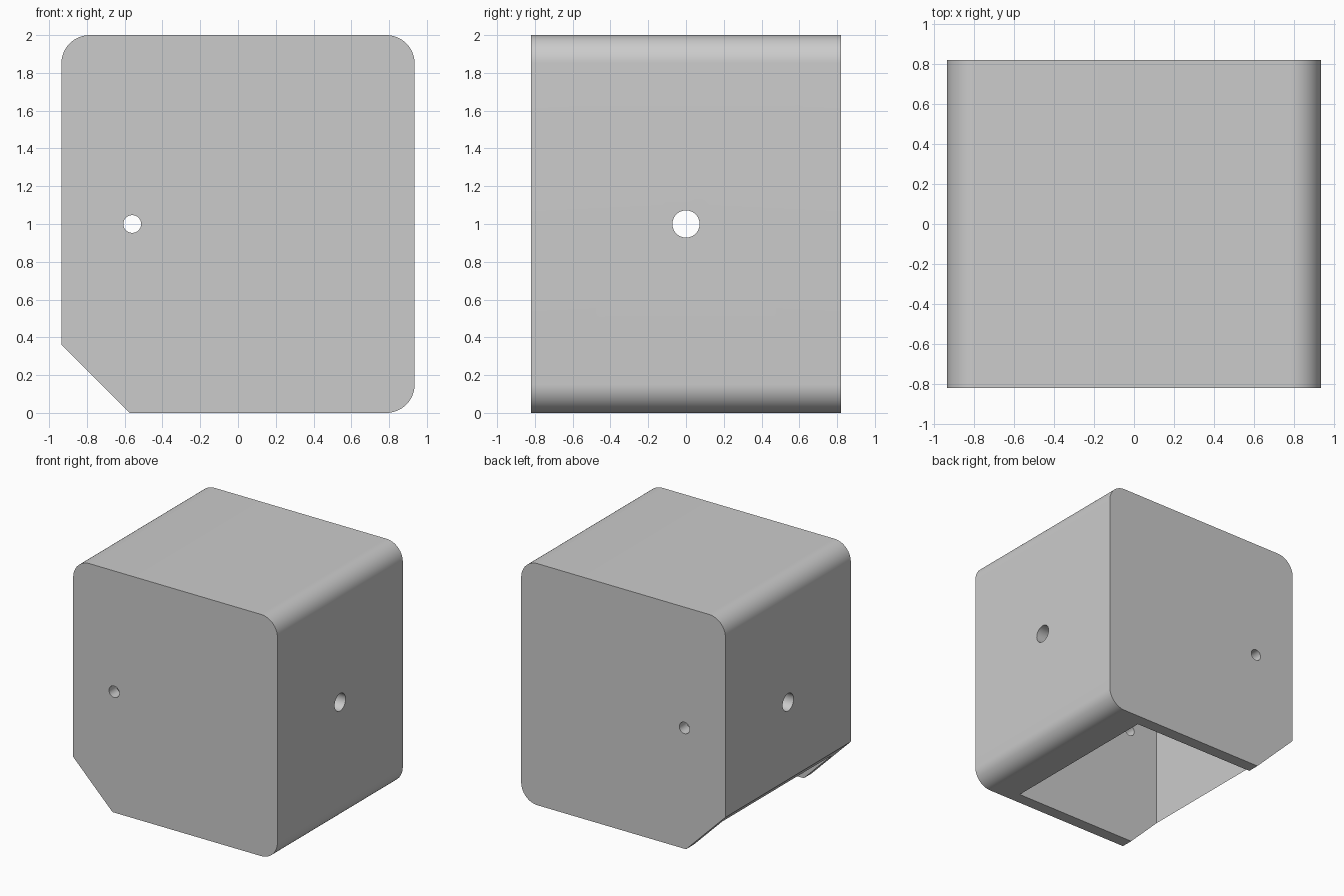
import bpy
import bmesh
from math import sin, cos, pi, radians
from mathutils import Matrix, Vector

default = bpy.data.objects.get("Cube")
if default:
    bpy.data.objects.remove(default, do_unlink=True)

HALF_X, HALF_Y, HEIGHT = 0.935, 0.82, 2.0
WALL, RADIUS, CHAMFER = 0.1, 0.15, 0.36

grey = bpy.data.materials.new("plain grey")
grey.use_nodes = True
colour = (0.6, 0.6, 0.6, 1.0)
grey.diffuse_color = colour
grey.node_tree.nodes["Principled BSDF"].inputs["Base Color"].default_value = colour


def make_object(name, bm):
    bmesh.ops.recalc_face_normals(bm, faces=bm.faces)
    mesh = bpy.data.meshes.new(name)
    bm.to_mesh(mesh)
    bm.free()
    mesh.materials.append(grey)
    obj = bpy.data.objects.new(name, mesh)
    bpy.context.collection.objects.link(obj)
    return obj


def arc(cx, cz, start, steps=16):
    """Quarter circle, counter-clockwise from the start angle."""
    angles = [start + pi / 2 * i / steps for i in range(steps + 1)]
    return [(cx + RADIUS * cos(a), cz + RADIUS * sin(a)) for a in angles]


def box_cutter(low, high):
    low, high = Vector(low), Vector(high)
    bm = bmesh.new()
    bmesh.ops.create_cube(bm, size=1.0)
    bmesh.ops.scale(bm, vec=high - low, verts=bm.verts)
    bmesh.ops.translate(bm, vec=(low + high) / 2, verts=bm.verts)
    return make_object("cavity_cutter", bm)


def hole_cutter(radius, axis, location):
    bm = bmesh.new()
    turn = Matrix.Rotation(radians(90), 4, axis)
    bmesh.ops.create_cone(bm, cap_ends=True, segments=48, radius1=radius,
                          radius2=radius, depth=3.0,
                          matrix=Matrix.Translation(location) @ turn)
    return make_object("hole_cutter", bm)


# Housing: rounded profile with one cut-off lower corner, extruded front to back
ix, top = HALF_X - RADIUS, HEIGHT - RADIUS
profile = (arc(ix, RADIUS, -pi / 2) + arc(ix, top, 0) + arc(-ix, top, pi / 2)
           + [(-HALF_X, CHAMFER), (CHAMFER - HALF_X, 0)])
bm = bmesh.new()
front = bm.faces.new([bm.verts.new((x, -HALF_Y, z)) for x, z in profile])
extruded = bmesh.ops.extrude_face_region(bm, geom=[front], use_keep_orig=True)
moved = [v for v in extruded["geom"] if isinstance(v, bmesh.types.BMVert)]
bmesh.ops.translate(bm, vec=(0, 2 * HALF_Y, 0), verts=moved)
housing = make_object("housing", bm)

# Cavity open at the bottom, pin holes front to back, larger holes side to side
cutters = [
    box_cutter((WALL - HALF_X, WALL - HALF_Y, -0.2),
               (0.565, HALF_Y - WALL, HEIGHT - WALL)),
    hole_cutter(0.047, "X", (-0.56, 0, 1)),
    hole_cutter(0.072, "Y", (0, 0, 1)),
]
bpy.ops.object.select_all(action="DESELECT")
housing.select_set(True)
bpy.context.view_layer.objects.active = housing
for cutter in cutters:
    cutter.hide_render = True
    cut = housing.modifiers.new("cut", "BOOLEAN")
    cut.operation = "DIFFERENCE"
    cut.solver = "EXACT"
    cut.object = cutter
    bpy.ops.object.modifier_apply(modifier=cut.name)
    bpy.data.objects.remove(cutter, do_unlink=True)

bpy.ops.object.shade_smooth_by_angle(angle=radians(30))
